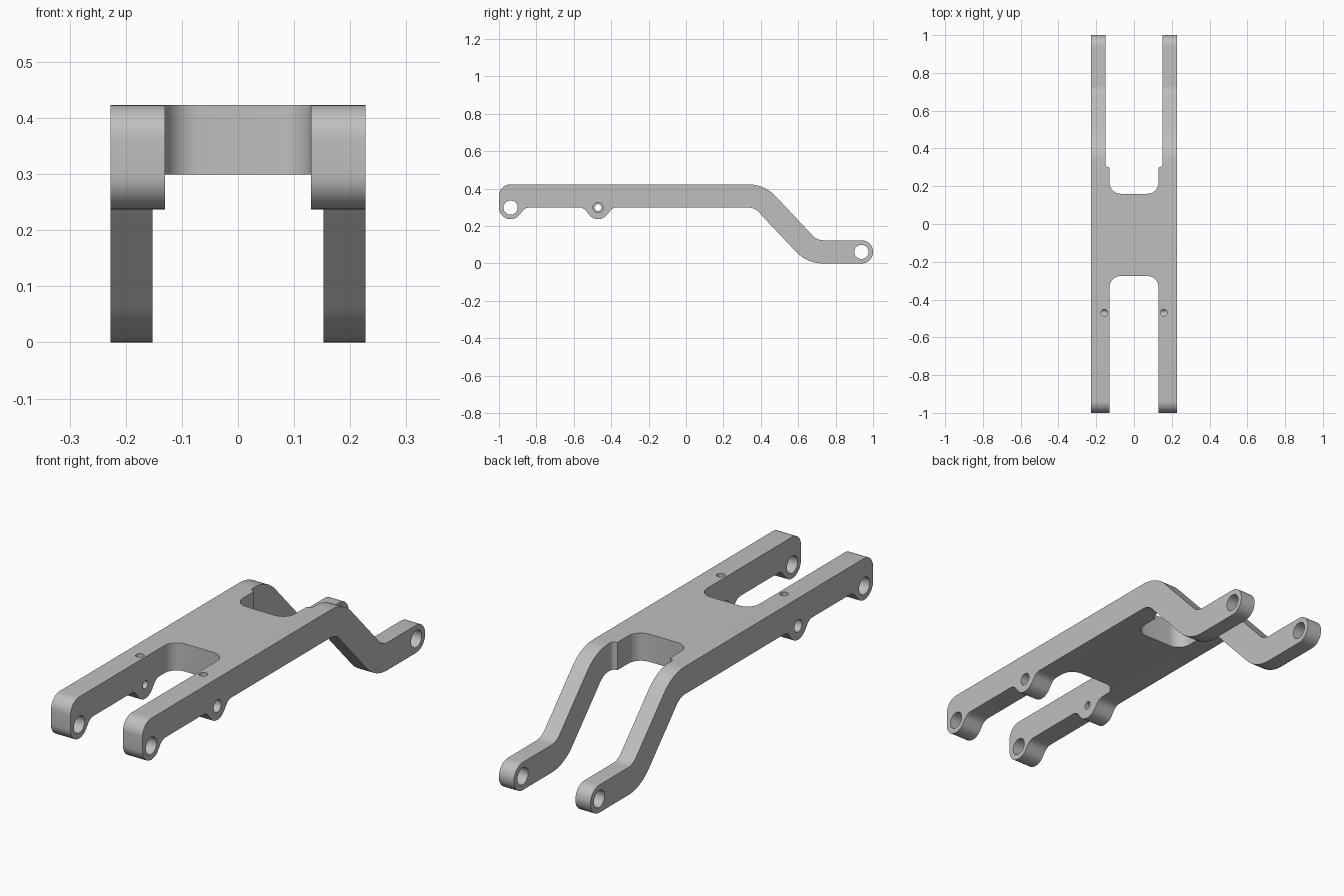
import bpy, bmesh, math
from mathutils import Vector, Matrix

cube = bpy.data.objects.get("Cube")
if cube:
    bpy.data.objects.remove(cube, do_unlink=True)

HALF = 0.227        # half width of the bracket
THICK = 0.124       # thickness of the bent plate
TOP = 0.423
LUG_Z = 0.299       # centre height of the front lugs
LUG_R = 0.062

grey = bpy.data.materials.new("plain grey")
grey.use_nodes = True
colour = (0.52, 0.52, 0.52, 1)
grey.diffuse_color = colour
grey.node_tree.nodes["Principled BSDF"].inputs["Base Color"].default_value = colour


def rounded(corners, steps=10):
    """Turn (u, v, radius) corners into an outline with arc fillets."""
    out = []
    for i, (u, v, r) in enumerate(corners):
        p = Vector((u, v))
        if r == 0:
            out.append(p)
            continue
        a = (Vector(corners[i - 1][:2]) - p).normalized()
        b = (Vector(corners[(i + 1) % len(corners)][:2]) - p).normalized()
        half = a.angle(b) / 2
        centre = p + (a + b).normalized() * r / math.sin(half)
        start = p + a * r / math.tan(half) - centre
        end = p + b * r / math.tan(half) - centre
        sweep = start.angle_signed(end)
        for k in range(steps + 1):
            out.append(centre + Matrix.Rotation(-sweep * k / steps, 2) @ start)
    return out


def prism(name, outline, low, high, place):
    """Extrude an outline; place maps (u, v, depth) to a position."""
    bm = bmesh.new()
    face = bm.faces.new([bm.verts.new(place(p.x, p.y, low)) for p in outline])
    moved = bmesh.ops.extrude_face_region(bm, geom=[face])["geom"]
    shift = Vector(place(0, 0, high)) - Vector(place(0, 0, low))
    bmesh.ops.translate(bm, vec=shift, verts=[g for g in moved if isinstance(g, bmesh.types.BMVert)])
    bmesh.ops.recalc_face_normals(bm, faces=bm.faces)
    mesh = bpy.data.meshes.new(name)
    bm.to_mesh(mesh)
    bm.free()
    mesh.materials.append(grey)
    obj = bpy.data.objects.new(name, mesh)
    bpy.context.collection.objects.link(obj)
    return obj


def across(u, v, d):
    return (d, u, v)


def upward(u, v, d):
    return (u, v, d)


def circle(u, v, r, n=40):
    return [Vector((u + r * math.cos(math.tau * k / n), v + r * math.sin(math.tau * k / n)))
            for k in range(n)]


def cut(target, cutter):
    cutter.hide_render = True
    mod = target.modifiers.new("cut", "BOOLEAN")
    mod.operation = "DIFFERENCE"
    mod.solver = "EXACT"
    mod.object = cutter
    bpy.context.view_layer.objects.active = target
    bpy.ops.object.modifier_apply(modifier=mod.name)
    bpy.data.objects.remove(cutter, do_unlink=True)


# Side profile: lugs under the front, a flat deck, then a cranked rear arm
FRONT_LUG, MID_LUG, REAR = -0.938, -0.47, 0.938
floor, lug_floor = TOP - THICK, LUG_Z - LUG_R
bend_top, bend_low = 0.42, 0.70
slope = math.atan2(floor, bend_low - bend_top)
inset = THICK * math.tan(slope / 2)
profile = [
    (-1, TOP, LUG_R), (-1, lug_floor, LUG_R),
    (FRONT_LUG + 0.03, lug_floor, 0.06), (FRONT_LUG + 0.078, floor, 0.05),
    (MID_LUG - 0.078, floor, 0.045), (MID_LUG - 0.03, lug_floor, 0.06),
    (MID_LUG + 0.03, lug_floor, 0.06), (MID_LUG + 0.078, floor, 0.045),
    (bend_top - inset, floor, 0.08), (bend_low - inset, 0, 0.2),
    (1, 0, 0.0615), (1, THICK, 0.0615),
    (bend_low, THICK, 0.08), (bend_top, TOP, 0.2),
]
bracket = prism("forked_bracket", rounded(profile), -HALF, HALF, across)

# Fork slots at both ends, the rear one stepping wider along the arm
slots = [
    [(-0.13, -1.2, 0), (0.13, -1.2, 0), (0.13, -0.275, 0.06), (-0.13, -0.275, 0.06)],
    [(-0.13, 0.16, 0.06), (0.13, 0.16, 0.06), (0.13, 0.5, 0), (-0.13, 0.5, 0)],
    [(-0.152, 0.3, 0.021), (0.152, 0.3, 0.021), (0.152, 1.2, 0), (-0.152, 1.2, 0)],
]
for corners in slots:
    cut(bracket, prism("slot_cutter", rounded(corners), -0.2, 0.7, upward))

# Pivot holes through the lugs and the rear ends
for y, z, r in [(FRONT_LUG, LUG_Z, 0.038), (REAR, 0.062, 0.038), (MID_LUG, LUG_Z, 0.018)]:
    cut(bracket, prism("pivot_cutter", circle(y, z, r), -0.4, 0.4, across))

# Wider outer bores on the middle lugs, and oil holes from the deck above
for side in (-1, 1):
    cut(bracket, prism("bore_cutter", circle(MID_LUG, LUG_Z, 0.027), side * 0.18, side * 0.4, across))
    cut(bracket, prism("oil_cutter", circle(side * 0.157, MID_LUG, 0.0178), LUG_Z, 0.6, upward))

bpy.ops.object.select_all(action="DESELECT")
bracket.select_set(True)
bpy.context.view_layer.objects.active = bracket
bpy.ops.object.shade_smooth_by_angle(angle=math.radians(30))
